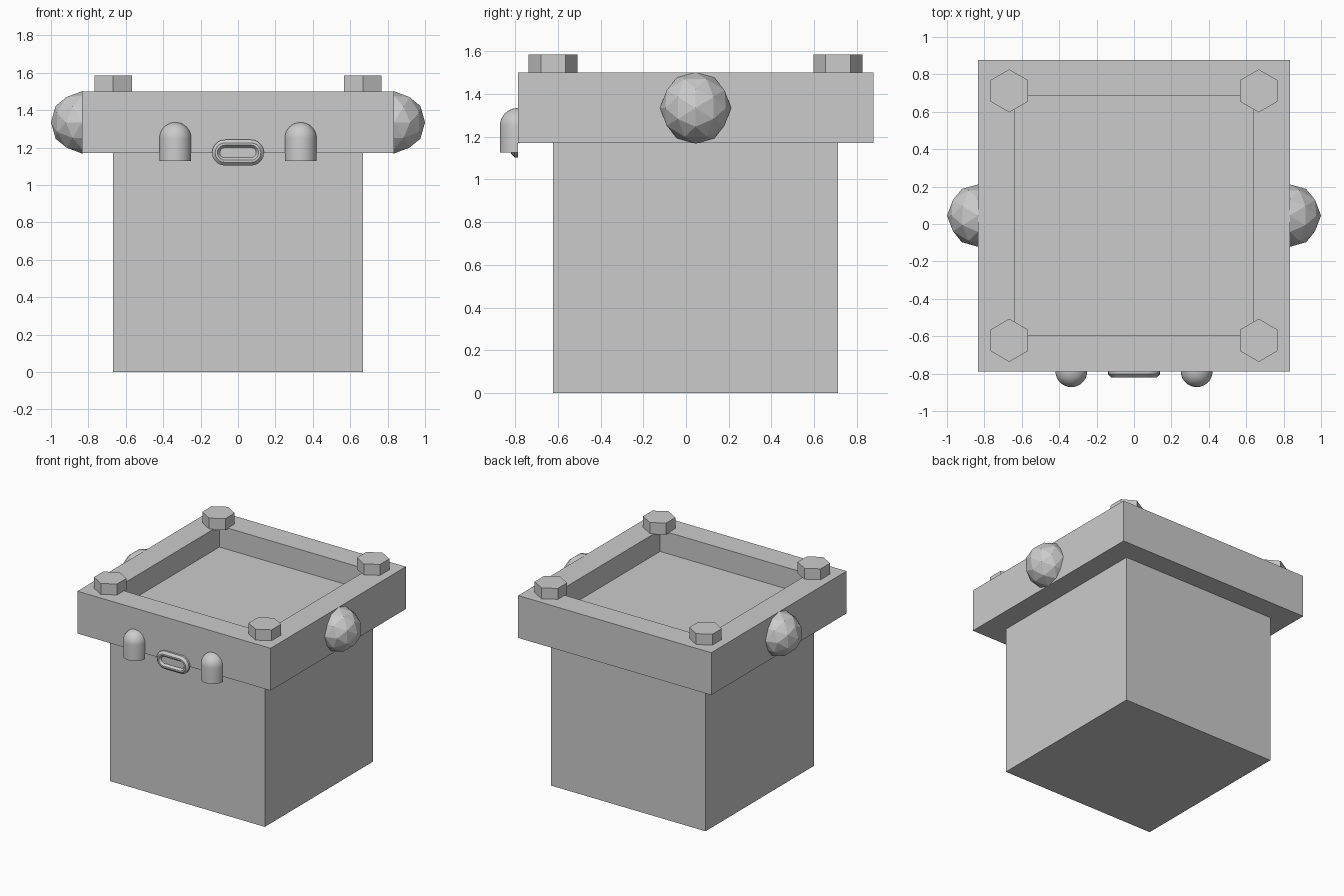
import bpy, bmesh
from math import sin, cos, pi, radians
from mathutils import Matrix, Vector, Euler

cube = bpy.data.objects.get("Cube")
if cube:
    bpy.data.objects.remove(cube, do_unlink=True)

CY = 0.045            # centre of the pot along y
FRONT = -0.787        # front plane of the rim
MID_Z = 1.335         # mid height of the rim

grey = bpy.data.materials.new("plain_grey")
grey.use_nodes = True
grey.diffuse_color = (0.6, 0.6, 0.6, 1)
grey.node_tree.nodes["Principled BSDF"].inputs["Base Color"].default_value = (0.6, 0.6, 0.6, 1)


def finish(bm, name, smooth=None):
    """Turn a bmesh into a coloured object."""
    bmesh.ops.recalc_face_normals(bm, faces=bm.faces)
    mesh = bpy.data.meshes.new(name)
    bm.to_mesh(mesh)
    bm.free()
    mesh.materials.append(grey)
    ob = bpy.data.objects.new(name, mesh)
    bpy.context.collection.objects.link(ob)
    if smooth:
        bpy.ops.object.select_all(action='DESELECT')
        ob.select_set(True)
        bpy.context.view_layer.objects.active = ob
        bpy.ops.object.shade_smooth_by_angle(angle=radians(smooth))
    return ob


def box(half, z0, z1):
    """Square block centred on the pot axis."""
    bm = bmesh.new()
    m = Matrix.Translation((0, CY, (z0 + z1) / 2)) @ Matrix.Diagonal((2 * half, 2 * half, z1 - z0, 1))
    bmesh.ops.create_cube(bm, size=1, matrix=m)
    return bm


# Pot body
finish(box(0.667, 0, 1.17), "pot_body")

# Rim with a square recess in its top
bm = box(0.833, 1.17, 1.5)
top = max(bm.faces, key=lambda f: f.calc_center_median().z)
bmesh.ops.inset_region(bm, faces=[top], thickness=0.273)
floor = bmesh.ops.extrude_discrete_faces(bm, faces=[top])["faces"][0]
bmesh.ops.translate(bm, verts=floor.verts, vec=(0, 0, -0.167))
finish(bm, "pot_rim")

# Hexagonal bolts on the rim corners
for sx, side in ((1, "left"), (-1, "right")):
    for sy, end in ((-1, "front"), (1, "back")):
        bm = bmesh.new()
        m = Matrix.Translation((sx * 0.667, CY + sy * 0.667, 1.54)) @ Matrix.Rotation(pi / 2, 4, 'Z')
        bmesh.ops.create_cone(bm, cap_ends=True, segments=6, radius1=0.115, radius2=0.115,
                              depth=0.09, matrix=m)
        # keep a corner of the hexagon pointing along y
        corner = max(v.co.y for v in bm.verts) - (CY + sy * 0.667)
        if corner < 0.11:
            bmesh.ops.rotate(bm, verts=bm.verts, cent=(sx * 0.667, CY + sy * 0.667, 0),
                             matrix=Matrix.Rotation(pi / 6, 3, 'Z'))
        finish(bm, f"{end}_{side}_bolt")

    # Faceted ball on each side
    bm = bmesh.new()
    tilt = Euler((0, radians(-31.717), pi / 2)).to_matrix().to_4x4()
    bmesh.ops.create_icosphere(bm, subdivisions=2, radius=0.167,
                               matrix=Matrix.Translation((sx * 0.833, CY, MID_Z)) @ tilt)
    finish(bm, f"{side}_ear")

    # Half-round eye: domed profile swept around the front
    r, base, spring, n = 0.085, 1.127, 1.25, 10
    profile = [(0, base), (r, base)]
    profile += [(r * cos(pi / 2 * i / n), spring + r * sin(pi / 2 * i / n)) for i in range(n)]
    profile.append((0, spring + r))
    bm = bmesh.new()
    centre = Vector((sx * 0.335, FRONT, 0))
    verts = [bm.verts.new(centre + Vector((x, 0, z))) for x, z in profile]
    edges = [bm.edges.new(pair) for pair in zip(verts, verts[1:])]
    bmesh.ops.spin(bm, geom=verts + edges, cent=centre, axis=(0, 0, 1), angle=-pi, steps=20)
    bmesh.ops.remove_doubles(bm, verts=bm.verts, dist=0.0005)
    bmesh.ops.contextual_create(bm, geom=[e for e in bm.edges if e.is_boundary])
    finish(bm, f"{side}_eye", 35)

# Mouth: nested rounded loops with a bevelled lip and a shallow slot
def stadium(bm, radius, y, straight=0.07, n=10):
    pts = []
    for side in (1, -1):
        for i in range(n + 1):
            a = -pi / 2 + pi * i / n
            pts.append((side * (straight + radius * cos(a)), y, 1.173 + side * radius * sin(a)))
    return [bm.verts.new(p) for p in pts]

bm = bmesh.new()
lip = [(0.069, FRONT), (0.069, -0.803), (0.052, -0.82), (0.04, -0.82), (0.027, -0.803)]
loops = [stadium(bm, r, y) for r, y in lip]
for a, b in zip(loops, loops[1:]):
    for i in range(len(a)):
        j = (i + 1) % len(a)
        bm.faces.new((a[i], a[j], b[j], b[i]))
bm.faces.new(loops[0])
bm.faces.new(loops[-1])
finish(bm, "mouth", 30)
